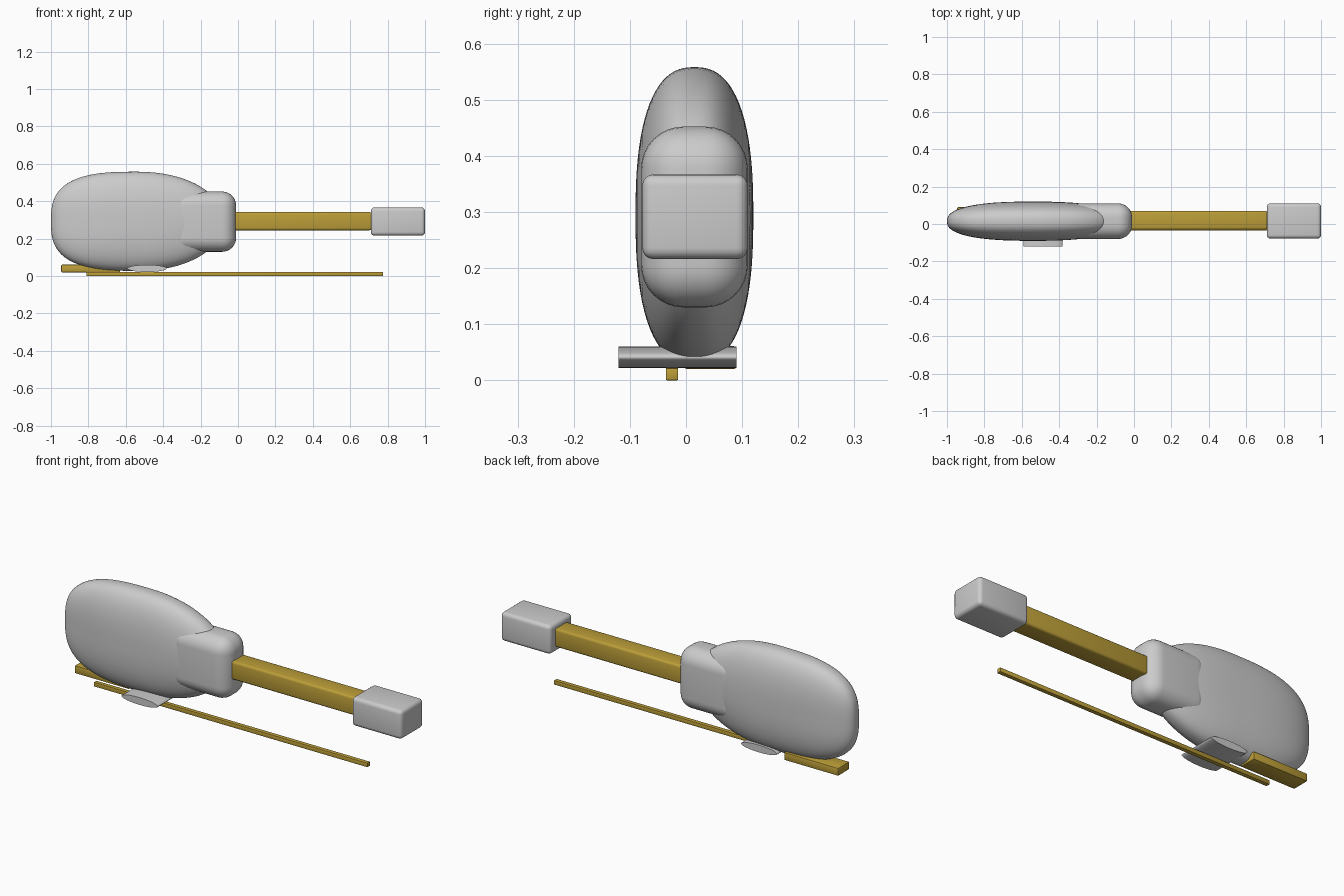
import bpy, bmesh
from mathutils import Vector

if "Cube" in bpy.data.objects:
    bpy.data.objects.remove(bpy.data.objects["Cube"])

# Shared wood material
wood = bpy.data.materials.new("golden_wood")
wood.diffuse_color = (0.50, 0.34, 0.04, 1)
wood.use_nodes = True
wood.node_tree.nodes["Principled BSDF"].inputs["Base Color"].default_value = wood.diffuse_color


def finish(bm, name, mat=None, angle=0.6):
    bmesh.ops.recalc_face_normals(bm, faces=bm.faces)
    mesh = bpy.data.meshes.new(name)
    bm.to_mesh(mesh)
    bm.free()
    ob = bpy.data.objects.new(name, mesh)
    bpy.context.collection.objects.link(ob)
    if mat:
        mesh.materials.append(mat)
    bpy.ops.object.select_all(action='DESELECT')
    bpy.context.view_layer.objects.active = ob
    ob.select_set(True)
    bpy.ops.object.shade_smooth_by_angle(angle=angle)
    return ob


def rounded_box(name, lo, hi, radius, segments=4, mat=None):
    lo, hi = Vector(lo), Vector(hi)
    bm = bmesh.new()
    bmesh.ops.create_cube(bm, size=1)
    for v in bm.verts:
        v.co = (lo + hi) / 2 + v.co * (hi - lo)
    bmesh.ops.bevel(bm, geom=bm.edges[:], offset=radius, segments=segments,
                    profile=0.5, affect='EDGES')
    return finish(bm, name, mat)


# Lower body: soft pebble, squarer at the tail end than at the neck end
bm = bmesh.new()
bmesh.ops.create_uvsphere(bm, u_segments=96, v_segments=48, radius=1)
for v in bm.verts:
    x, z, y = v.co
    a = 2.9 if x < 0 else 2.1
    b = 2.5
    r = (abs(x) ** a + abs(z) ** a) ** (1 / a)
    k = (r ** b + abs(y) ** b) ** (-1 / b)
    v.co = (-0.54 + 0.46 * x * k, 0.015 + 0.105 * y * k, 0.293 + 0.265 * z * k)
finish(bm, "lower_body", angle=1.0)

# Upper body, neck and head
rounded_box("upper_body", (-0.36, -0.08, 0.13), (-0.01, 0.11, 0.452), 0.075, 8)
rounded_box("neck", (-0.06, -0.03, 0.245), (0.715, 0.07, 0.342), 0.012, 3, wood)
rounded_box("head", (0.71, -0.078, 0.216), (1.0, 0.11, 0.367), 0.02, 4)

# Tail block and thin stick underneath
rounded_box("tail_block", (-0.945, -0.003, 0.02), (-0.63, 0.09, 0.061), 0.005, 2, wood)
rounded_box("thin_stick", (-0.81, -0.036, 0.0), (0.775, -0.014, 0.022), 0.002, 2, wood)

# Flattened disc crossing under the body
bm = bmesh.new()
bmesh.ops.create_cone(bm, cap_ends=True, segments=48, radius1=1, radius2=1, depth=1)
for v in bm.verts:
    x, z, y = v.co
    v.co = (-0.486 + 0.105 * x, -0.015 + 0.21 * y, 0.041 + 0.019 * z)
finish(bm, "foot_disc", angle=0.9)
